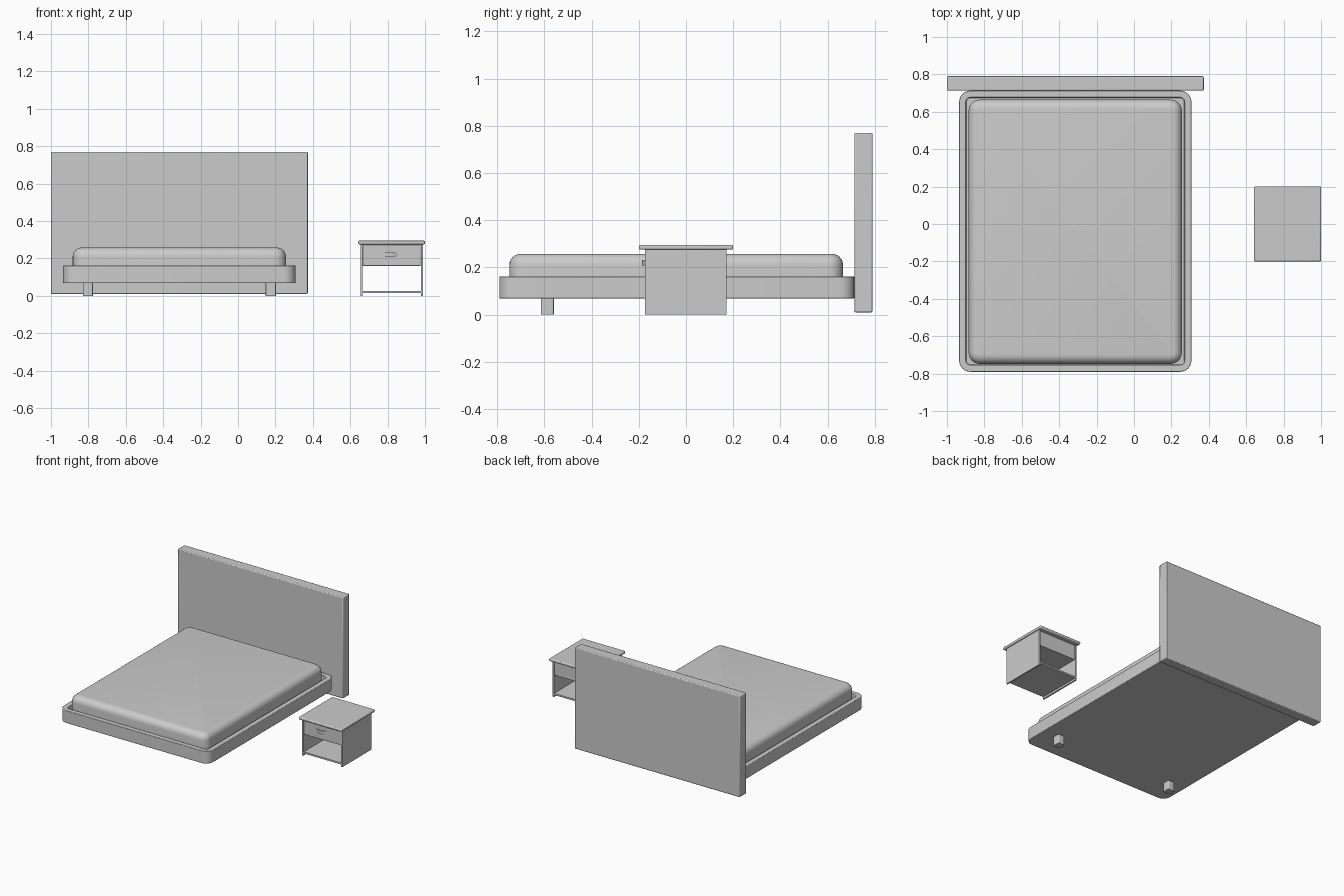
import bpy, bmesh, math

if "Cube" in bpy.data.objects:
    bpy.data.objects.remove(bpy.data.objects["Cube"])


def finish(bm, name, smooth=True):
    bmesh.ops.recalc_face_normals(bm, faces=bm.faces)
    mesh = bpy.data.meshes.new(name)
    bm.to_mesh(mesh)
    bm.free()
    ob = bpy.data.objects.new(name, mesh)
    bpy.context.collection.objects.link(ob)
    if smooth:
        bpy.ops.object.select_all(action='DESELECT')
        ob.select_set(True)
        bpy.context.view_layer.objects.active = ob
        bpy.ops.object.shade_smooth_by_angle(angle=math.radians(35))
    return ob


def block(x, y, z, corner=0.0, top=0.0):
    """Box between (min, max) pairs; rounds upright edges, then the top rim."""
    bm = bmesh.new()
    bmesh.ops.create_cube(bm, size=1)
    for v in bm.verts:
        v.co = [a + (b - a) * (c + 0.5) for (a, b), c in zip((x, y, z), v.co)]
    if corner:
        edges = [e for e in bm.edges if abs(e.verts[0].co.z - e.verts[1].co.z) > 1e-5]
        bmesh.ops.bevel(bm, geom=edges, offset=corner, segments=6, profile=0.5, affect='EDGES')
    if top:
        edges = [e for e in bm.edges if all(abs(v.co.z - z[1]) < 1e-5 for v in e.verts)]
        bmesh.ops.bevel(bm, geom=edges, offset=top, segments=6, profile=0.5, affect='EDGES')
    return bm


def soft_box(name, x, y, z, r=0.0, segments=2):
    ob = finish(block(x, y, z), name)
    if r:
        mod = ob.modifiers.new("edge", 'BEVEL')
        mod.width, mod.segments = r, segments
    return ob


BED_X = -0.314

# Headboard
soft_box("headboard", (-1.0, 0.373), (0.713, 0.79), (0.01, 0.77), 0.006)

# Bed frame: rounded tray with a recess for the mattress
bm = block((BED_X - 0.621, BED_X + 0.621), (-0.79, 0.713), (0.068, 0.162), corner=0.06)
bm.normal_update()
lid = max(bm.faces, key=lambda f: f.calc_center_median().z)
bmesh.ops.inset_region(bm, faces=[lid], thickness=0.037, use_even_offset=True)
floor = bmesh.ops.extrude_discrete_faces(bm, faces=[lid])["faces"]
bmesh.ops.translate(bm, verts=list(floor[0].verts), vec=(0, 0, -0.05))
frame = finish(bm, "bed_frame")
mod = frame.modifiers.new("edge", 'BEVEL')
mod.width, mod.segments, mod.limit_method = 0.003, 2, 'ANGLE'

# Mattress
finish(block((BED_X - 0.57, BED_X + 0.57), (-0.748, 0.665), (0.112, 0.258),
             corner=0.06, top=0.048), "mattress")

# Front legs of the bed
for side, label in ((-1, "left"), (1, "right")):
    cx = BED_X + side * 0.489
    finish(block((cx - 0.027, cx + 0.027), (-0.615, -0.56), (0.0, 0.075), corner=0.006),
           "bed_leg_" + label)

# Nightstand carcass: top, two sides, bottom shelf, open at the back
soft_box("nightstand_top", (0.642, 1.0), (-0.2, 0.2), (0.275, 0.295), 0.007, 3)
for x0, label in ((0.654, "left"), (0.978, "right")):
    soft_box("nightstand_side_" + label, (x0, x0 + 0.011), (-0.174, 0.172), (0.0, 0.276))
soft_box("nightstand_shelf", (0.664, 0.979), (-0.17, 0.17), (0.015, 0.027))

# Drawer
soft_box("drawer", (0.666, 0.977), (-0.172, 0.165), (0.16, 0.274), 0.002)

# Bowed drawer handle
bm = bmesh.new()
outer, inner = [], []
for i in range(13):
    t = i / 12
    x, bow = 0.773 + 0.08 * t, math.sin(math.pi * t)
    outer.append(bm.verts.new((x, -0.174 - 0.013 * bow, 0.209)))
    inner.append(bm.verts.new((0.78 + 0.066 * t, -0.170 - 0.011 * bow, 0.209)))
strip = [bm.faces.new((outer[i], outer[i + 1], inner[i + 1], inner[i])) for i in range(12)]
new = bmesh.ops.extrude_face_region(bm, geom=strip, use_keep_orig=True)["geom"]
bmesh.ops.translate(bm, verts=[g for g in new if isinstance(g, bmesh.types.BMVert)],
                    vec=(0, 0, 0.023))
finish(bm, "drawer_handle")
